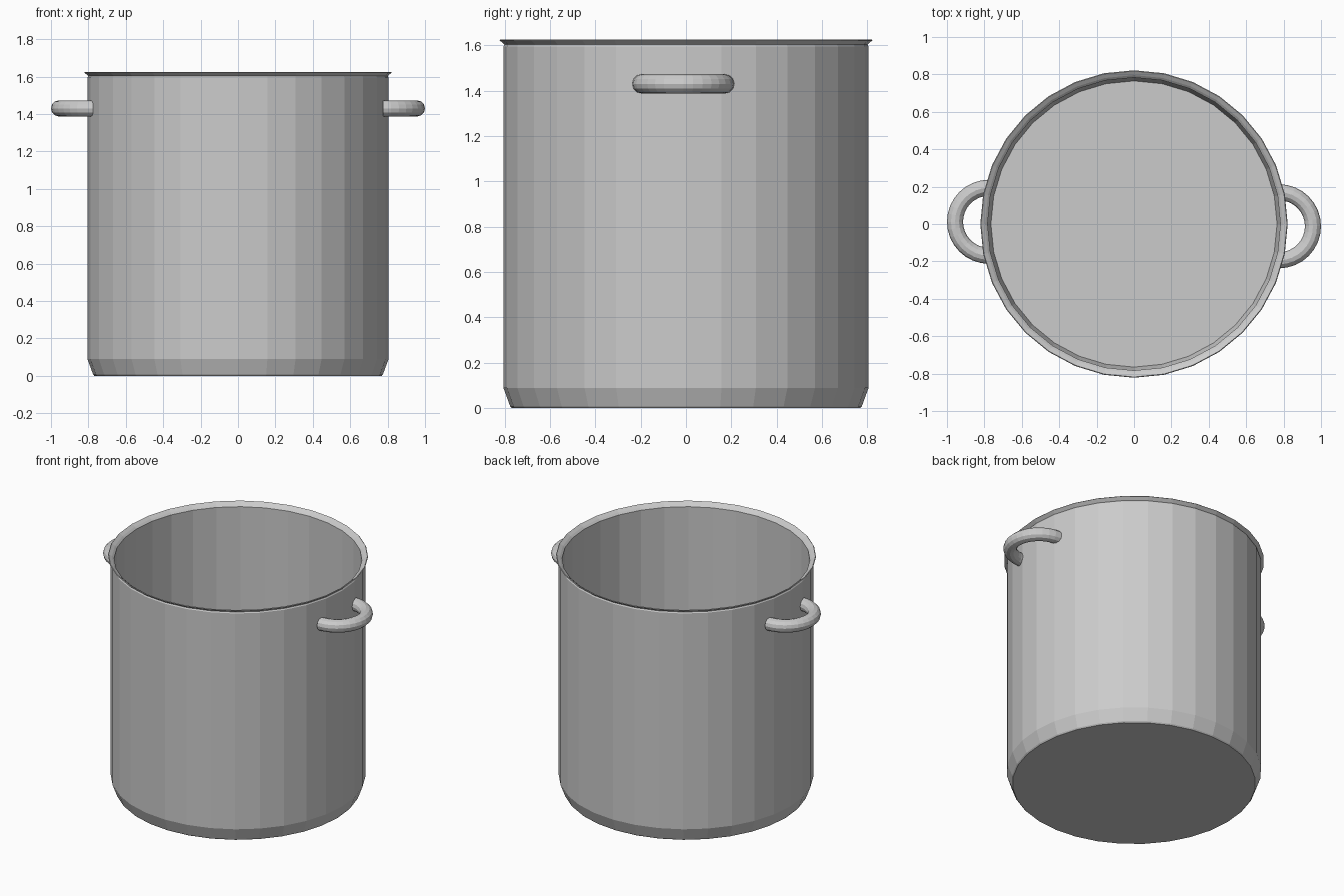
import bpy, bmesh
from math import sin, cos, pi
from mathutils import Vector

if "Cube" in bpy.data.objects:
    bpy.data.objects.remove(bpy.data.objects["Cube"])


def make_object(name, bm):
    bmesh.ops.recalc_face_normals(bm, faces=bm.faces)
    mesh = bpy.data.meshes.new(name)
    bm.to_mesh(mesh)
    bm.free()
    obj = bpy.data.objects.new(name, mesh)
    bpy.context.collection.objects.link(obj)
    return obj


def skin_rings(bm, rings):
    for a, b in zip(rings, rings[1:]):
        n = len(a)
        for i in range(n):
            bm.faces.new((a[i], a[(i + 1) % n], b[(i + 1) % n], b[i]))
    # Cap both ends
    bm.faces.new(rings[0])
    bm.faces.new(rings[-1])


def lathe(name, profile, sides=32):
    bm = bmesh.new()
    rings = [[bm.verts.new((r * cos(2 * pi * i / sides), r * sin(2 * pi * i / sides), z))
              for i in range(sides)] for r, z in profile]
    skin_rings(bm, rings)
    return make_object(name, bm)


def handle(name, side, radius=0.182, tube=0.043, steps=16, sides=12):
    # Half ring, turned 180 degrees for the opposite side
    bm = bmesh.new()
    centre = Vector((0.775, -0.012, 1.43))
    rings = []
    for s in range(steps + 1):
        a = -pi / 2 + pi * s / steps
        out = Vector((cos(a), sin(a), 0))
        ring = []
        for i in range(sides):
            t = 2 * pi * i / sides
            p = centre + out * (radius + tube * cos(t)) + Vector((0, 0, tube * sin(t)))
            ring.append(bm.verts.new((p.x * side, p.y * side, p.z)))
        rings.append(ring)
    skin_rings(bm, rings)
    return make_object(name, bm)


# Hollow pot: outer wall, flared rim, inner wall and floor
lathe("pot_body", [
    (0.768, 0.0), (0.775, 0.008), (0.805, 0.09), (0.805, 1.595),
    (0.800, 1.603), (0.822, 1.622), (0.818, 1.626), (0.796, 1.612),
    (0.783, 1.600), (0.783, 0.095), (0.765, 0.02),
])

# Side handles
handle("right_handle", 1)
handle("left_handle", -1)
